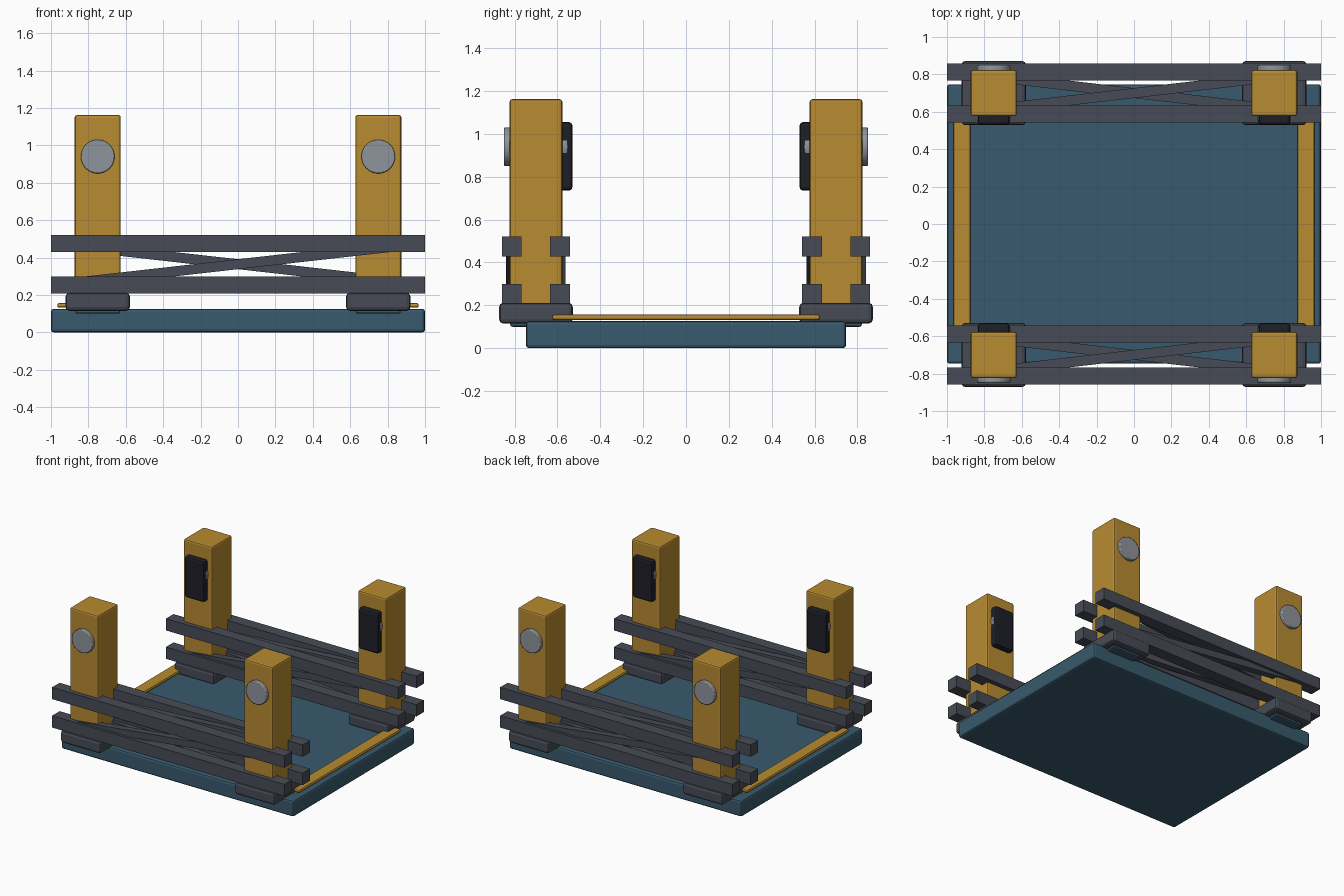
import bpy
import math
from mathutils import Vector

if "Cube" in bpy.data.objects:
    bpy.data.objects.remove(bpy.data.objects["Cube"])


def srgb(r, g, b):
    def lin(c):
        c /= 255
        return c / 12.92 if c <= 0.04045 else ((c + 0.055) / 1.055) ** 2.4
    return (lin(r), lin(g), lin(b), 1)


def material(name, rgb):
    m = bpy.data.materials.new(name)
    m.diffuse_color = srgb(*rgb)
    m.use_nodes = True
    m.node_tree.nodes["Principled BSDF"].inputs["Base Color"].default_value = m.diffuse_color
    return m


BLUE = material("deep_blue", (56, 90, 109))
OCHRE = material("ochre", (184, 139, 49))
STEEL = material("dark_steel", (71, 75, 85))
SILVER = material("silver_grey", (143, 149, 156))
BLACK = material("near_black", (30, 30, 39))


def finish(ob, name, mat, bevel, segments=2):
    ob.name = name
    ob.data.materials.append(mat)
    if bevel:
        mod = ob.modifiers.new("bevel", 'BEVEL')
        mod.width = bevel
        mod.segments = segments
        mod.limit_method = 'ANGLE'
    return ob


def box(name, lo, hi, mat, bevel=0.0):
    lo, hi = Vector(lo), Vector(hi)
    bpy.ops.mesh.primitive_cube_add(size=1, location=(lo + hi) / 2)
    ob = bpy.context.object
    ob.scale = hi - lo
    bpy.ops.object.transform_apply(location=False, rotation=False, scale=True)
    return finish(ob, name, mat, bevel)


def beam(name, a, b, t, mat):
    a, b = Vector(a), Vector(b)
    d = b - a
    bpy.ops.mesh.primitive_cube_add(size=1, location=(a + b) / 2)
    ob = bpy.context.object
    ob.scale = (d.length, t, t)
    bpy.ops.object.transform_apply(location=False, rotation=False, scale=True)
    ob.rotation_euler = (0, -math.atan2(d.z, d.x), math.atan2(d.y, d.x))
    return finish(ob, name, mat, 0)


# Base plate and the two long edge strips
box("base_plate", (-1, -0.747, 0), (1, 0.747, 0.126), BLUE, 0.015)
for side, s in (("left", -1), ("right", 1)):
    box(side + "_edge_strip", (s * 0.92 - 0.046, -0.625, 0.132),
        (s * 0.92 + 0.046, 0.625, 0.157), OCHRE, 0.01)

# Four corner posts with feet, discs and inner boxes
for sy, yn in ((-1, "front"), (1, "back")):
    yc = sy * 0.70
    for sx, xn in ((-1, "left"), (1, "right")):
        xc = sx * 0.75
        n = f"{yn}_{xn}_"
        box(n + "pad", (xc - 0.12, yc - 0.12, 0.1), (xc + 0.12, yc + 0.12, 0.13), BLUE, 0.01)
        box(n + "foot", (xc - 0.172, yc - 0.172, 0.115),
            (xc + 0.172, yc + 0.172, 0.212), STEEL, 0.02)
        box(n + "post", (xc - 0.123, yc - 0.123, 0.2), (xc + 0.123, yc + 0.123, 1.162), OCHRE, 0.012)
        # Pin runs through the post and ends inside the inner box
        bpy.ops.mesh.primitive_cylinder_add(vertices=48, radius=0.09, depth=0.298,
                                            location=(xc, yc, 0.94),
                                            rotation=(math.pi / 2, 0, 0))
        ob = bpy.context.object
        bpy.ops.object.shade_smooth_by_angle()
        finish(ob, n + "pin", SILVER, 0.006)
        y0, y1 = sorted((sy * 0.53, sy * 0.59))
        box(n + "inner_box", (xc - 0.085, y0, 0.735), (xc + 0.085, y1, 1.055), BLACK, 0.016)

    # Side truss: four rails and one diagonal on each of its four faces
    r, t = 0.1125, 0.092
    zl, zh = 0.254, 0.475
    for dy in (-r, r):
        for z in (zl, zh):
            beam(f"{yn}_rail", (-1, yc + dy, z), (1, yc + dy, z), t, STEEL)
    w = 0.053
    e = 0.98
    beam(yn + "_brace_near", (-e, yc - r, zl), (e, yc - r, zh), w, STEEL)
    beam(yn + "_brace_far", (-e, yc + r, zh), (e, yc + r, zl), w, STEEL)
    beam(yn + "_brace_top", (-e, yc - r, zh), (e, yc + r, zh), w, STEEL)
    beam(yn + "_brace_bottom", (-e, yc + r, zl), (e, yc - r, zl), w, STEEL)
